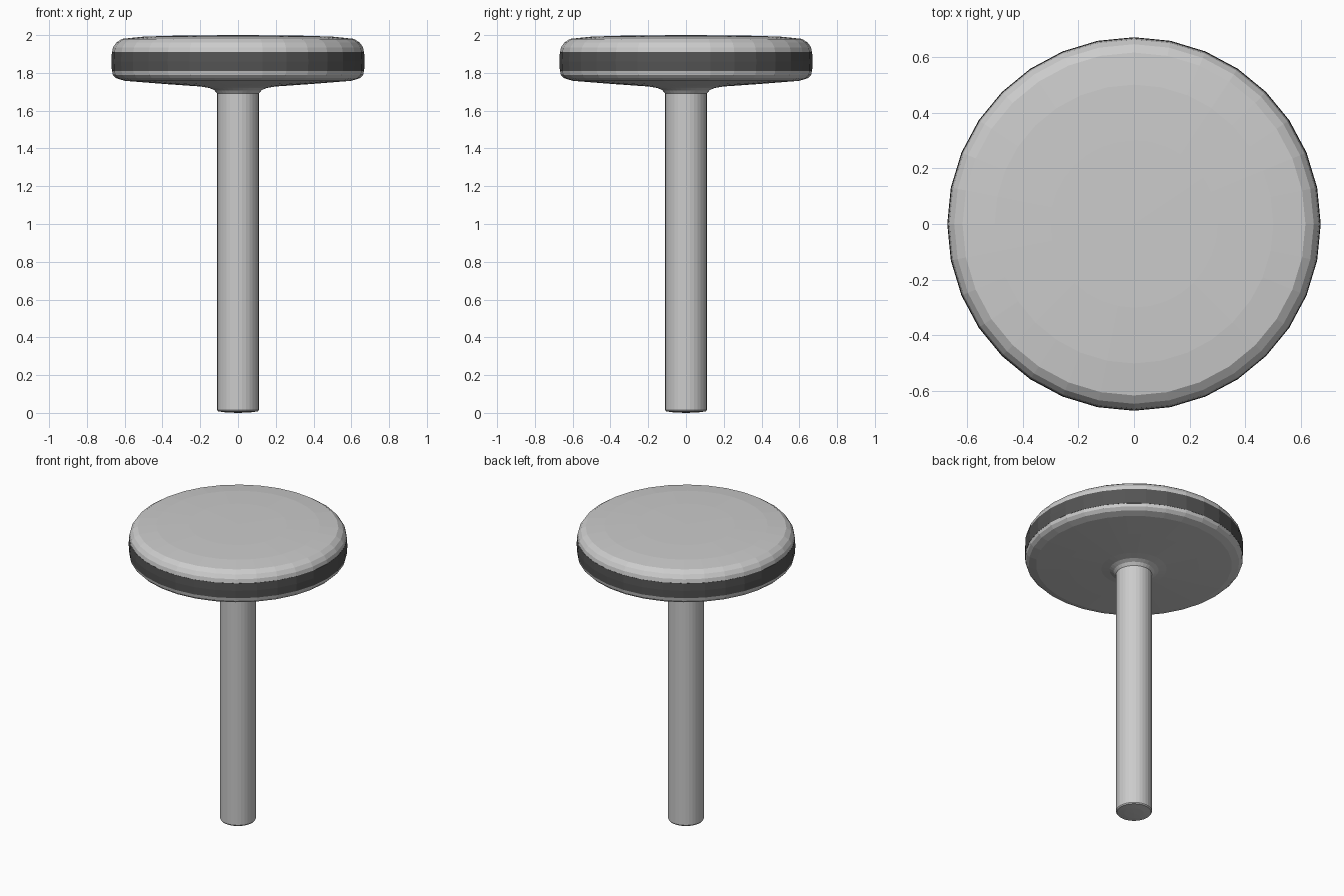
import bpy, bmesh, math

if "Cube" in bpy.data.objects:
    bpy.data.objects.remove(bpy.data.objects["Cube"])

SIDES = 32


def lathe(name, profile, color=None):
    """Spin a (radius, z) profile, listed from top to bottom, about the z axis."""
    bm = bmesh.new()
    rings = []
    for r, z in profile:
        if r == 0:
            rings.append([bm.verts.new((0, 0, z))] * SIDES)
        else:
            rings.append([bm.verts.new((r * math.cos(2 * math.pi * i / SIDES),
                                        r * math.sin(2 * math.pi * i / SIDES), z))
                          for i in range(SIDES)])
    for up, low in zip(rings, rings[1:]):
        for i in range(SIDES):
            j = (i + 1) % SIDES
            corners = list(dict.fromkeys((up[i], low[i], low[j], up[j])))
            bm.faces.new(corners)
    bmesh.ops.recalc_face_normals(bm, faces=bm.faces)
    # Open shells: make sure the first face points away from the axis / upward order
    me = bpy.data.meshes.new(name)
    bm.to_mesh(me)
    bm.free()
    ob = bpy.data.objects.new(name, me)
    bpy.context.collection.objects.link(ob)
    if color:
        mat = bpy.data.materials.new(name + "_colour")
        mat.diffuse_color = color
        mat.use_nodes = True
        mat.node_tree.nodes["Principled BSDF"].inputs["Base Color"].default_value = mat.diffuse_color
        me.materials.append(mat)
    return ob


# Round seat: gently domed top, rounded rim, dished underside with a collar
lathe("seat", [(0, 2.0), (0.3, 1.998), (0.5, 1.992), (0.615, 1.98), (0.645, 1.96),
               (0.662, 1.935), (0.667, 1.91), (0.667, 1.81), (0.663, 1.79),
               (0.645, 1.772), (0.60, 1.758), (0.40, 1.742), (0.20, 1.728),
               (0.15, 1.72), (0.125, 1.708), (0.11, 1.69), (0, 1.69)])

# Dark band wrapped around the rim
lathe("rim_band", [(0.64, 1.91), (0.668, 1.91), (0.67, 1.86), (0.668, 1.81),
                   (0.64, 1.81), (0.64, 1.91)], (0.09, 0.09, 0.09, 1))

# Column with a slightly eased foot
lathe("column", [(0, 1.70), (0.11, 1.70), (0.11, 0.015), (0.105, 0.008),
                 (0.06, 0.002), (0, 0)])
